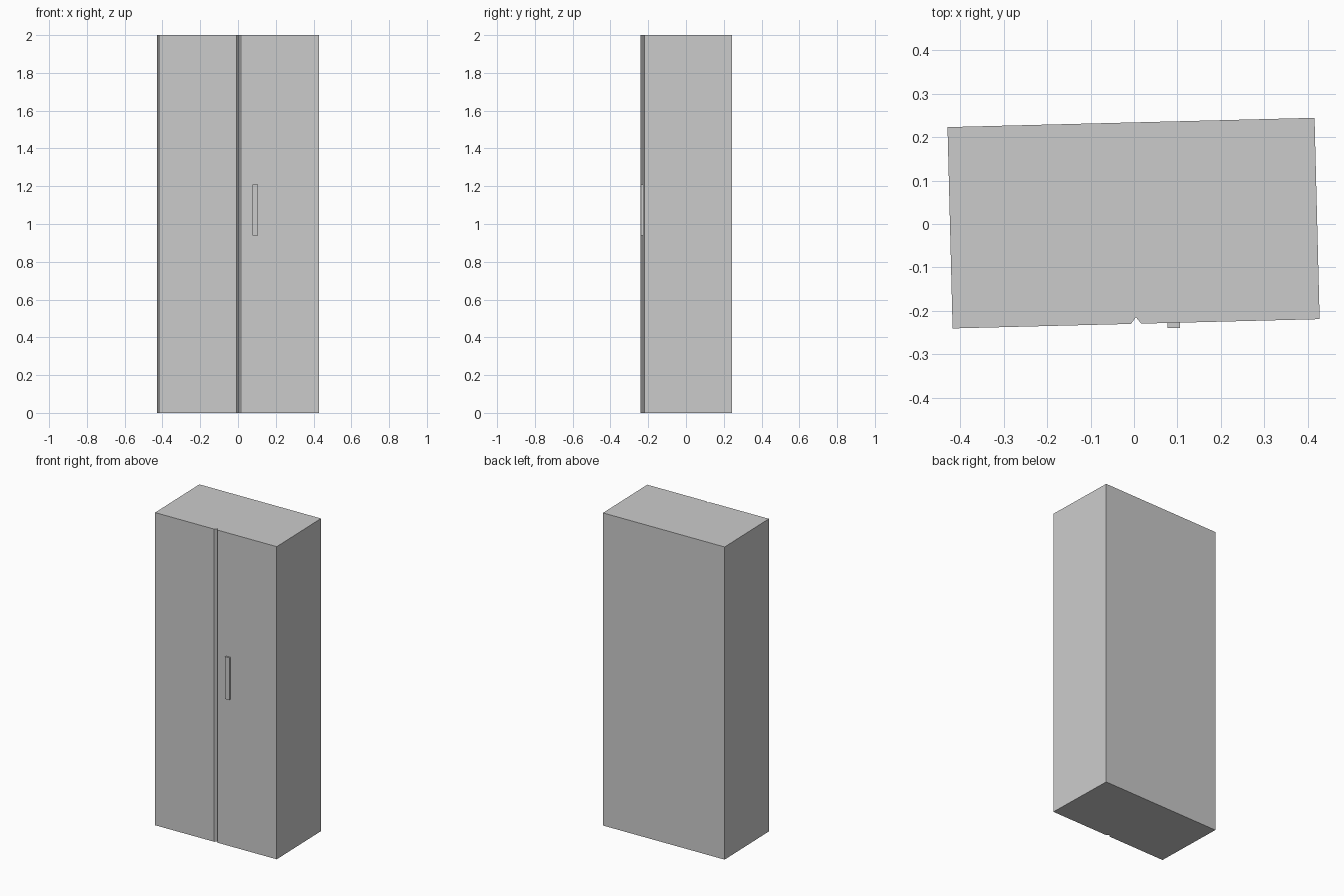
import bpy
import bmesh
import math
from mathutils import Matrix

cube = bpy.data.objects.get("Cube")
if cube:
    bpy.data.objects.remove(cube, do_unlink=True)

# Single painted finish
grey = bpy.data.materials.new("light_grey")
grey.use_nodes = True
colour = (0.6, 0.6, 0.6, 1.0)
grey.diffuse_color = colour
grey.node_tree.nodes["Principled BSDF"].inputs["Base Color"].default_value = colour

# The whole cabinet stands slightly turned about z
placement = Matrix.Translation((-0.001, 0.002, 0)) @ Matrix.Rotation(math.radians(1.45), 4, "Z")


def extrude_profile(name, profile, bottom, top):
    """Extrude a counter-clockwise plan outline from bottom to top."""
    bm = bmesh.new()
    base = bm.faces.new([bm.verts.new((x, y, bottom)) for x, y in profile])
    result = bmesh.ops.extrude_face_region(bm, geom=[base], use_keep_orig=True)
    raised = [g for g in result["geom"] if isinstance(g, bmesh.types.BMVert)]
    bmesh.ops.translate(bm, verts=raised, vec=(0, 0, top - bottom))
    bmesh.ops.recalc_face_normals(bm, faces=bm.faces)
    mesh = bpy.data.meshes.new(name)
    bm.to_mesh(mesh)
    bm.free()
    mesh.materials.append(grey)
    obj = bpy.data.objects.new(name, mesh)
    obj.matrix_world = placement
    bpy.context.collection.objects.link(obj)
    return obj


# Cabinet body, with a V groove between the two doors
half_w, half_d, groove_w, groove_d = 0.423, 0.232, 0.012, 0.015
extrude_profile("cabinet_body", [
    (-half_w, -half_d),
    (-groove_w, -half_d),
    (0, -half_d + groove_d),
    (groove_w, -half_d),
    (half_w, -half_d),
    (half_w, half_d),
    (-half_w, half_d),
], 0, 2)

# Upright bar handle on the left door
extrude_profile("door_handle", [
    (0.072, -0.244),
    (0.101, -0.244),
    (0.101, -half_d),
    (0.072, -half_d),
], 0.94, 1.21)
